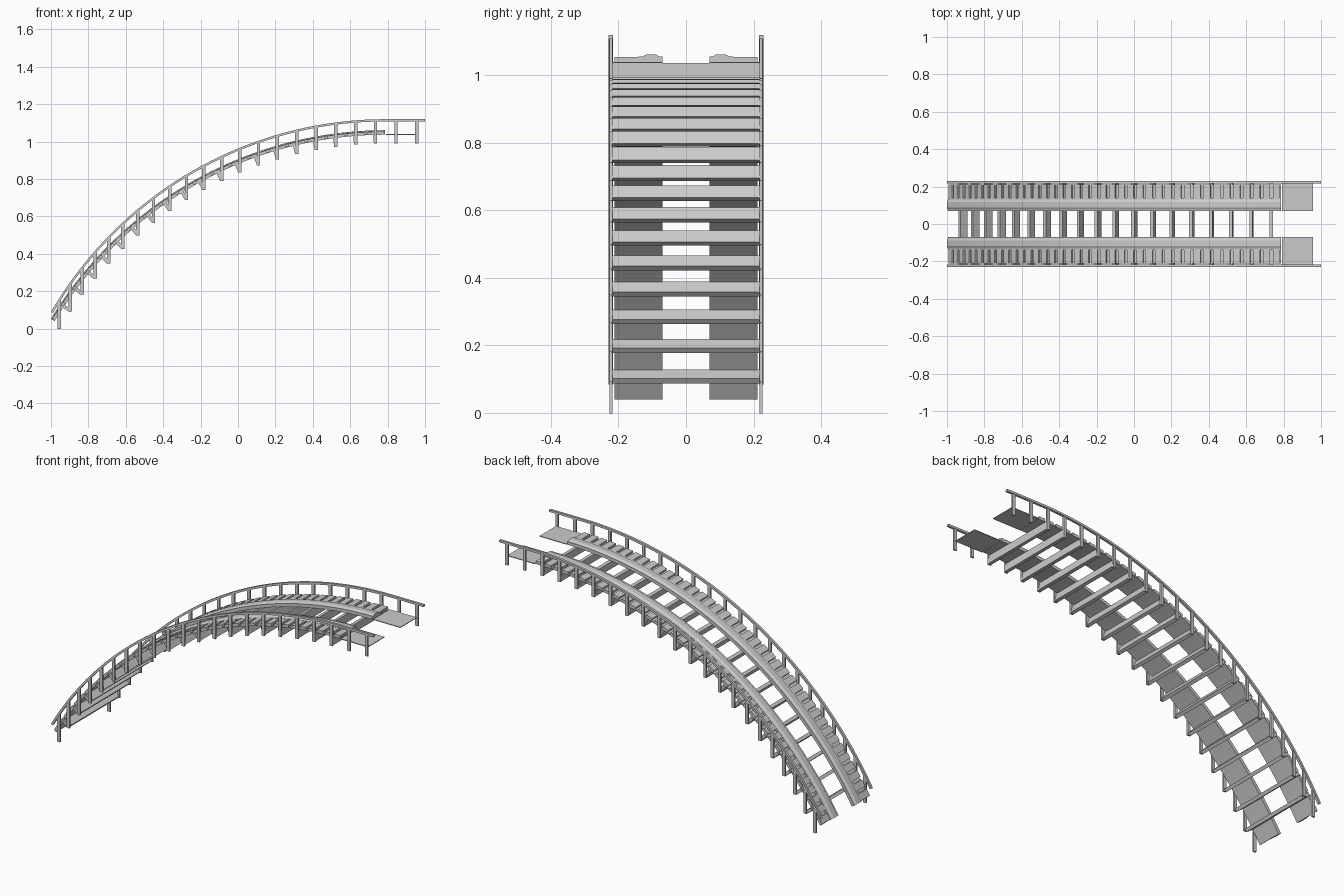
import bpy, bmesh, math
from mathutils import Vector

if "Cube" in bpy.data.objects:
    bpy.data.objects.remove(bpy.data.objects["Cube"])

R, XC = 2.07, 0.79            # arc radius and x of the crest
RAIL_Z, DECK_Z = 1.12, 1.037  # crest heights of handrail top and deck underside

grey = bpy.data.materials.new("weathered grey")
grey.diffuse_color = (0.6, 0.6, 0.6, 1)
grey.use_nodes = True
grey.node_tree.nodes["Principled BSDF"].inputs["Base Color"].default_value = grey.diffuse_color


def arc(a, crest, off=0.0):
    """Point on the arc, a radians back from the crest, shifted along the normal."""
    return (XC - (R + off) * math.sin(a), crest - R + (R + off) * math.cos(a))


def finish(name, bm, smooth=False):
    bmesh.ops.recalc_face_normals(bm, faces=bm.faces)
    me = bpy.data.meshes.new(name)
    bm.to_mesh(me)
    bm.free()
    me.materials.append(grey)
    ob = bpy.data.objects.new(name, me)
    bpy.context.collection.objects.link(ob)
    if smooth:
        bpy.ops.object.select_all(action='DESELECT')
        ob.select_set(True)
        bpy.context.view_layer.objects.active = ob
        bpy.ops.object.shade_smooth_by_angle(angle=math.radians(20))
    return ob


def prism(bm, outline, y0, y1):
    """Extrude an x-z outline from y0 to y1."""
    lo = [bm.verts.new((x, y0, z)) for x, z in outline]
    hi = [bm.verts.new((x, y1, z)) for x, z in outline]
    n = len(outline)
    bm.faces.new(lo)
    bm.faces.new(hi)
    for i in range(n):
        j = (i + 1) % n
        bm.faces.new((lo[i], lo[j], hi[j], hi[i]))


def sweep(bm, rings):
    """Skin a list of closed rings and cap the ends."""
    vs = [[bm.verts.new(p) for p in ring] for ring in rings]
    n = len(vs[0])
    for a, b in zip(vs, vs[1:]):
        for i in range(n):
            j = (i + 1) % n
            bm.faces.new((a[i], a[j], b[j], b[i]))
    bm.faces.new(vs[0])
    bm.faces.new(vs[-1])


A_END = math.asin(1.77 / R)
A_RAIL = math.asin(1.79 / R)
POST_A = [0.0266 + 0.0514 * i for i in range(20)]
posts = [(arc(a, RAIL_Z)[0], arc(a, RAIL_Z)[1], a) for a in POST_A]
posts += [(0.845, RAIL_Z, 0), (0.955, RAIL_Z, 0)]

# track deck cross-section: (y, height above underside)
profile = [(.07, 0), (.212, 0), (.212, .006), (.14, .006), (.14, .018),
           (.13, .018), (.118, .024), (.088, .024), (.078, .018), (.07, .018)]

for side, s in (("left", 1), ("right", -1)):
    # curved deck with raised inner rail
    bm = bmesh.new()
    rings = []
    for i in range(41):
        a = 0.002 + (A_END - 0.002) * i / 40
        ring = []
        for y, h in profile:
            x, z = arc(a, DECK_Z, h)
            ring.append((x, s * y, z))
        rings.append(ring)
    sweep(bm, rings)
    finish(side + "_track_deck", bm, True)

    # walkway cleats
    bm = bmesh.new()
    for i in range(40):
        a0 = 0.004 + 0.0257 * i
        a1 = min(a0 + 0.018, A_END)
        prism(bm, [arc(a0, DECK_Z, .005), arc(a1, DECK_Z, .005),
                   arc(a1, DECK_Z, .017), arc(a0, DECK_Z, .017)], s * .14, s * .212)
    finish(side + "_walkway_cleats", bm)

    # flat landing plate at the crest
    bm = bmesh.new()
    prism(bm, [(.79, 1.036), (.958, 1.036), (.958, 1.040), (.79, 1.040)], s * .07, s * .216)
    finish(side + "_landing_plate", bm)

    # handrail: curved part plus level end
    bm = bmesh.new()
    path = [(1.0, RAIL_Z, 0)]
    path += [(*arc(A_RAIL * i / 40, RAIL_Z), A_RAIL * i / 40) for i in range(41)]
    rings = []
    for x, z, a in path:
        bx, bz = x + .012 * math.sin(a), z - .012 * math.cos(a)
        rings.append([(x, s * .216, z), (x, s * .229, z),
                      (bx, s * .229, bz), (bx, s * .216, bz)])
    sweep(bm, rings)
    finish(side + "_handrail", bm, True)

    # vertical posts
    bm = bmesh.new()
    for x, z, a in posts:
        low = z - .09 - .04 / math.cos(a)
        d = .009 * math.tan(a)
        prism(bm, [(x - .009, low), (x + .009, low),
                   (x + .009, z - .006 + d), (x - .009, z - .006 - d)],
              s * .218, s * .227)
    finish(side + "_handrail_posts", bm)

# cross beams set square to the track, one per post except the lowest and the landing
bm = bmesh.new()
for x, z, a in posts[:19]:
    foot = Vector((x, z - .09 - .04 / math.cos(a) + .003))
    n = Vector((-math.sin(a), math.cos(a)))
    t = Vector((math.cos(a), math.sin(a))) * .009
    prism(bm, [tuple(p) for p in (foot - t, foot + t, foot + t + n * .044, foot - t + n * .044)],
          -.22, .22)
finish("cross_beams", bm)
